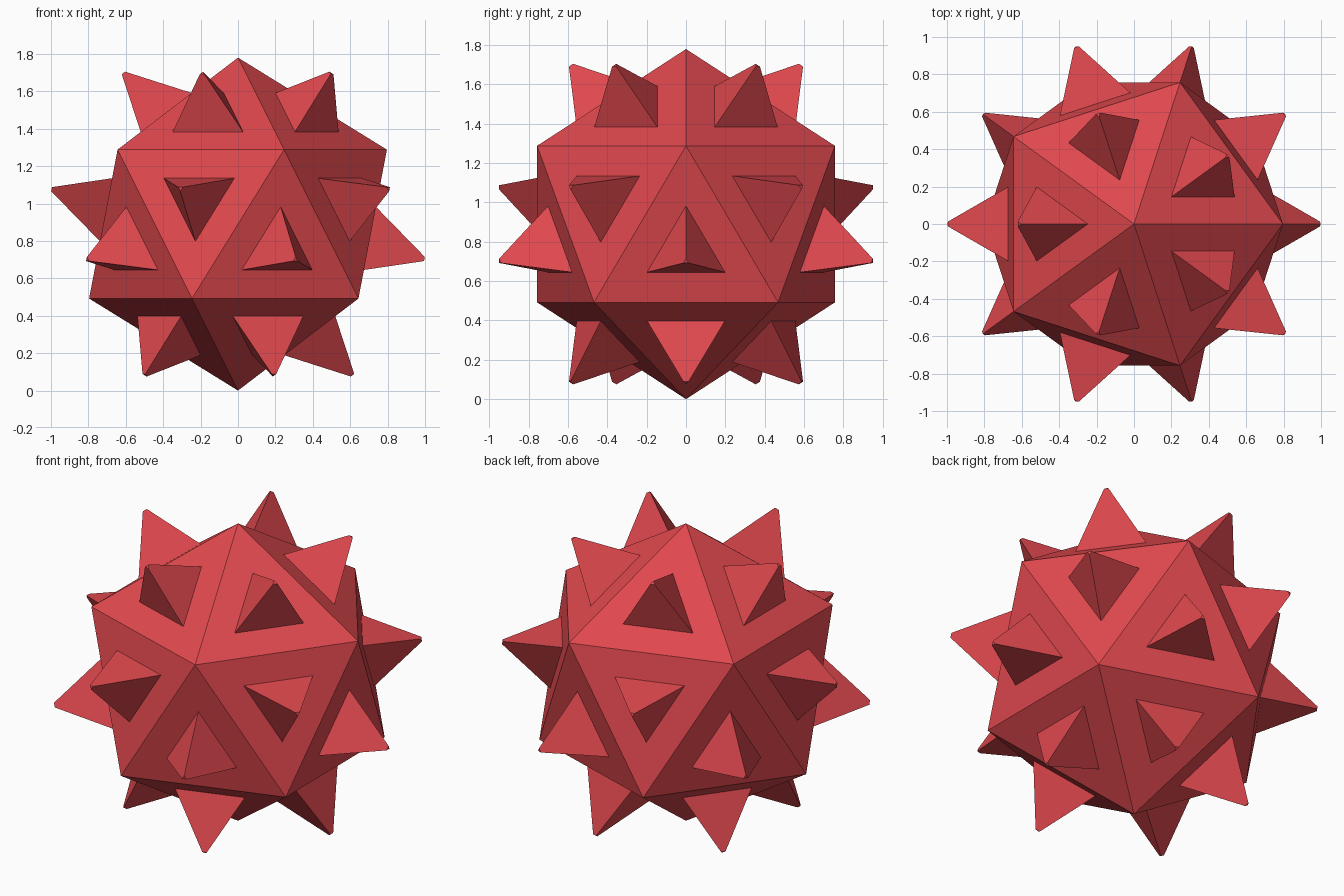
import bpy, bmesh, math
from mathutils import Matrix, Vector

if "Cube" in bpy.data.objects:
    bpy.data.objects.remove(bpy.data.objects["Cube"])

R = 0.89                      # core circumradius, also its centre height
TIP = 1.014                   # distance of spike tips from the centre
BASE_R, TIP_R = 0.229, 0.015  # spike radius at the core surface and at the tip
SINK = 0.03                   # how far each spike is buried in the core
CENTRE = Vector((0, 0, R))

red = bpy.data.materials.new("red")
red.diffuse_color = (0.74, 0.065, 0.076, 1)
red.use_nodes = True
red.node_tree.nodes["Principled BSDF"].inputs["Base Color"].default_value = red.diffuse_color


def add_object(name, mesh, matrix):
    ob = bpy.data.objects.new(name, mesh)
    ob.matrix_world = matrix
    bpy.context.collection.objects.link(ob)
    return ob


# Core: icosahedron standing on one corner
core_mesh = bpy.data.meshes.new("core")
bm = bmesh.new()
bmesh.ops.create_icosphere(bm, subdivisions=1, radius=R)
bm.normal_update()
frames = []
for f in bm.faces:
    mid = f.calc_center_median()
    n = mid.normalized()
    x = (f.verts[0].co - mid).normalized()
    frames.append((mid, x, n.cross(x), n))
bm.to_mesh(core_mesh)
bm.free()
core_mesh.materials.append(red)
add_object("core", core_mesh, Matrix.Translation(CENTRE))

# Spike: blunt three-sided pyramid, one corner along local x
height = TIP - frames[0][0].length
slope = (BASE_R - TIP_R) / height
spike_mesh = bpy.data.meshes.new("spike")
bm = bmesh.new()
rings = []
for r, z in ((BASE_R + slope * SINK, -SINK), (TIP_R, height)):
    rings.append([bm.verts.new((r * math.cos(a), r * math.sin(a), z))
                  for a in (i * math.tau / 3 for i in range(3))])
low, top = rings
for i in range(3):
    j = (i + 1) % 3
    bm.faces.new((low[i], low[j], top[j], top[i]))
bm.faces.new(top)
bm.faces.new(low[::-1])
bm.to_mesh(spike_mesh)
bm.free()
spike_mesh.materials.append(red)

# One spike on every core face, its corners aligned with the face corners
for i, (mid, x, y, n) in enumerate(frames):
    m = Matrix((x, y, n)).transposed().to_4x4()
    m.translation = mid + CENTRE
    add_object(f"spike_{i + 1:02d}", spike_mesh, m)
